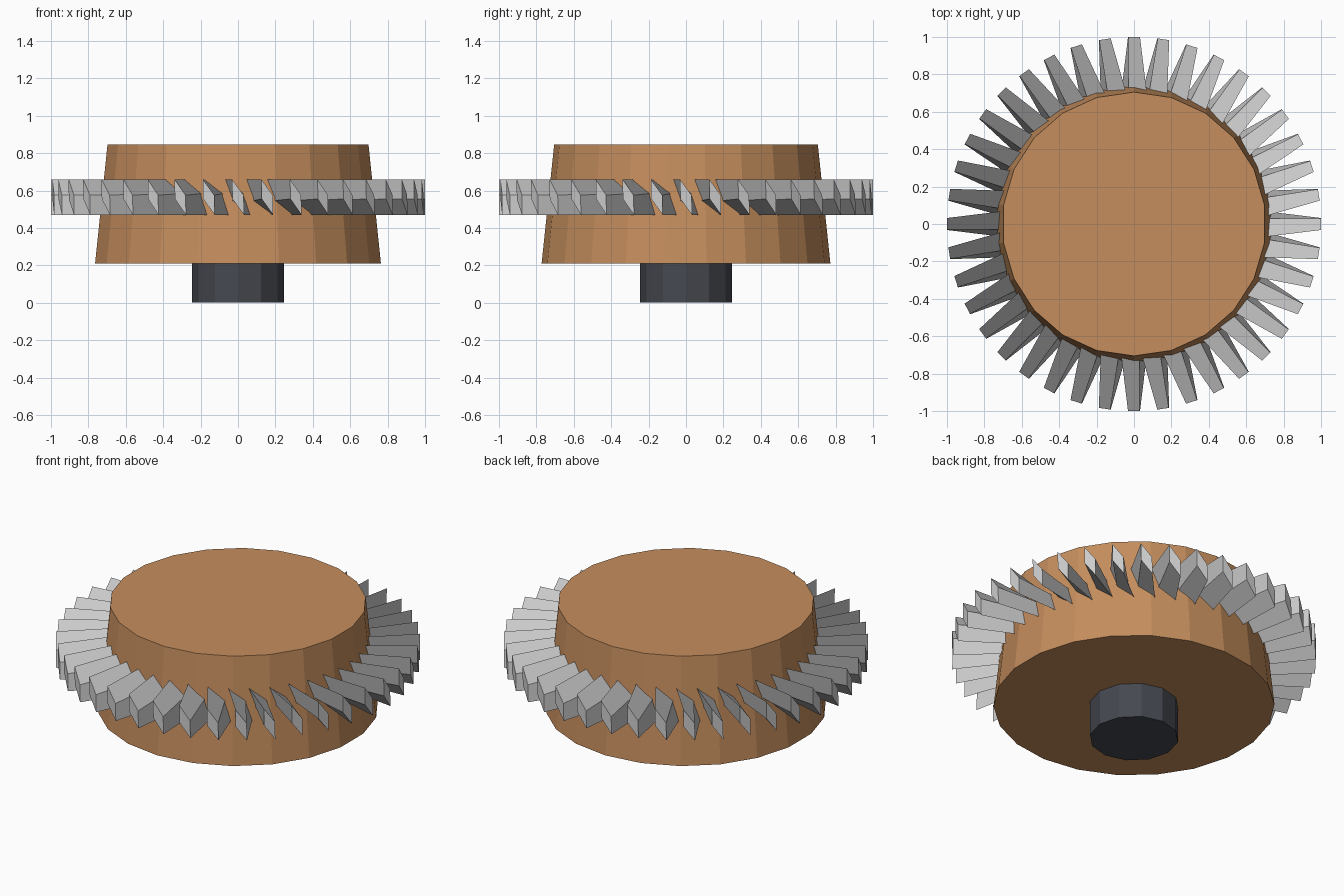
import bpy, bmesh
from math import sin, cos, tau

if "Cube" in bpy.data.objects:
    bpy.data.objects.remove(bpy.data.objects["Cube"])


def material(name, colour):
    m = bpy.data.materials.new(name)
    m.diffuse_color = colour
    m.use_nodes = True
    m.node_tree.nodes["Principled BSDF"].inputs["Base Color"].default_value = m.diffuse_color
    return m


def finish(name, bm, mat=None):
    bmesh.ops.recalc_face_normals(bm, faces=bm.faces)
    mesh = bpy.data.meshes.new(name)
    bm.to_mesh(mesh)
    bm.free()
    obj = bpy.data.objects.new(name, mesh)
    bpy.context.collection.objects.link(obj)
    if mat:
        mesh.materials.append(mat)
    return obj


def frustum(name, sides, r_bottom, r_top, z0, z1, mat):
    bm = bmesh.new()
    bmesh.ops.create_cone(bm, cap_ends=True, segments=sides,
                          radius1=r_bottom, radius2=r_top, depth=z1 - z0)
    bmesh.ops.translate(bm, verts=bm.verts, vec=(0, 0, (z0 + z1) / 2))
    return finish(name, bm, mat)


copper = material("copper", (0.56, 0.27, 0.11, 1))
dark = material("dark_steel", (0.06, 0.065, 0.08, 1))

# Tapered hub disc and the short shaft below it
frustum("hub", 22, 0.772, 0.705, 0.21, 0.845, copper)
frustum("shaft", 12, 0.245, 0.245, 0.0, 0.215, dark)

# Ring of twisted, diamond-section blades
BLADES, Z_MID, HALF_H = 40, 0.565, 0.095


def section(radius, lean, px, pz):
    """Diamond section: (radius, tangential offset, height)."""
    return [(radius, -lean, HALF_H), (radius, px, pz),
            (radius, lean, -HALF_H), (radius, -px, -pz)]


root = section(0.69, 0.07, 0.03, 0.02)
tip = section(1.0, 0.032, 0.03, 0.01)
bm = bmesh.new()
for i in range(BLADES):
    a = tau * i / BLADES
    rings = [[bm.verts.new((r * cos(a) - t * sin(a),
                            r * sin(a) + t * cos(a), Z_MID + h))
              for r, t, h in ring] for ring in (root, tip)]
    for ring in rings:
        bm.faces.new(ring)
    for k in range(4):
        n = (k + 1) % 4
        bm.faces.new((rings[0][k], rings[0][n], rings[1][n], rings[1][k]))
finish("blades", bm)
